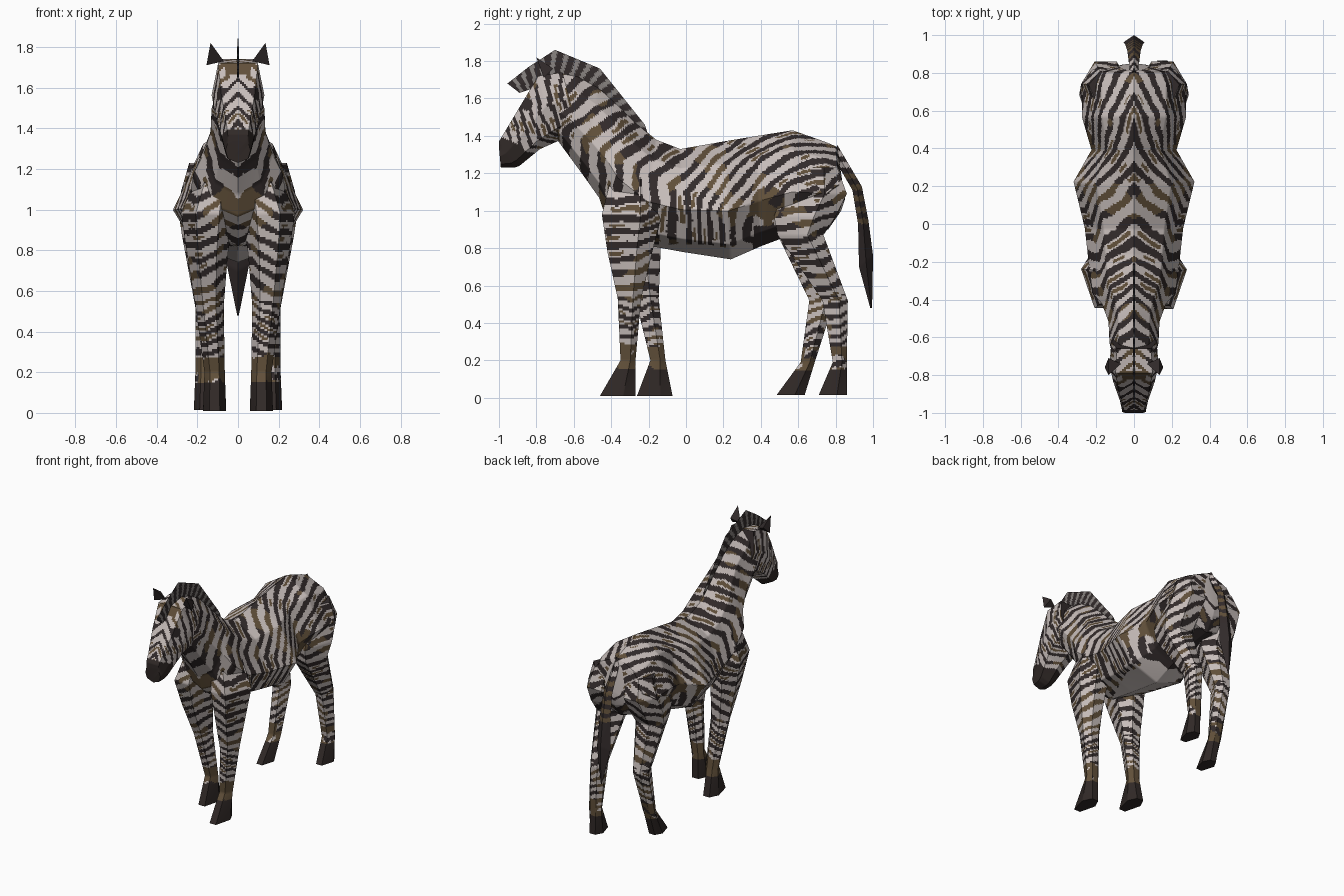
import bpy
import math
from mathutils import Vector, noise

if "Cube" in bpy.data.objects:
    bpy.data.objects.remove(bpy.data.objects["Cube"])

# Flat colours
LIGHT, DARK, BROWN, GREY, HOOF = range(5)
PALETTE = [
    ("cream coat", (0.57, 0.51, 0.49)),
    ("dark stripe", (0.032, 0.024, 0.024)),
    ("brown stripe", (0.12, 0.08, 0.042)),
    ("grey hair", (0.24, 0.22, 0.21)),
    ("hoof and muzzle", (0.03, 0.022, 0.02)),
]
MATERIALS = []
for label, rgb in PALETTE:
    mat = bpy.data.materials.new(label)
    mat.use_nodes = True
    mat.diffuse_color = (*rgb, 1)
    mat.node_tree.nodes["Principled BSDF"].inputs["Base Color"].default_value = (*rgb, 1)
    MATERIALS.append(mat)

STEP = 0.011


def mirrored(half):
    """Closed cross-section from its positive side, as (up, sideways) pairs."""
    return half + [(u, -s) for u, s in reversed(half) if s > 0]


TRUNK_SHAPE = mirrored([(1, 0), (0.62, 0.62), (-0.18, 1), (-0.75, 0.66), (-1, 0)])
HEAD_SHAPE = mirrored([(1, 0.75), (0.1, 1), (-0.65, 0.8), (-1, 0)])
LEG_SHAPE = mirrored([(1, 0.45), (-0.3, 1), (-1, 0.45)])
BLADE_SHAPE = mirrored([(1, 0), (0, 1), (-1, 0)])


def make_object(name, verts, faces, paint):
    mesh = bpy.data.meshes.new(name)
    mesh.from_pydata(verts, [], faces)
    for mat in MATERIALS:
        mesh.materials.append(mat)
    for poly in mesh.polygons:
        poly.material_index = paint(poly.center)
    mesh.shade_smooth()
    mesh.set_sharp_from_angle(angle=math.radians(45))
    obj = bpy.data.objects.new(name, mesh)
    bpy.context.collection.objects.link(obj)


def section(ring, shape):
    """Cross-section spanning a front/top point and a back/bottom point."""
    ay, az, by, bz, xc, w = ring
    mid = Vector((xc, (ay + by) / 2, (az + bz) / 2))
    up = Vector((0, ay - by, az - bz)) / 2
    return [mid + up * u + Vector((w * s, 0, 0)) for u, s in shape]


def loft(name, rings, paint, shape):
    """Straight-sided tube through the sections, cut finely so stripes can be painted."""
    sides = len(shape)
    corners = [section(r, shape) for r in rings]
    widest = max((c[i] - c[i - 1]).length for c in corners for i in range(sides))
    cuts = max(1, math.ceil(widest / STEP))
    rows = []
    for k, (c, d) in enumerate(zip(corners, corners[1:])):
        steps = max(1, math.ceil(max((p - q).length for p, q in zip(c, d)) / STEP))
        last = k == len(corners) - 2
        for s in range(steps + last):
            rows.append([p.lerp(q, s / steps) for p, q in zip(c, d)])
    verts = [row[i].lerp(row[(i + 1) % sides], j / cuts)
             for row in rows for i in range(sides) for j in range(cuts)]
    n = sides * cuts
    faces = [(r * n + i, r * n + (i + 1) % n, (r + 1) * n + (i + 1) % n, (r + 1) * n + i)
             for r in range(len(rows) - 1) for i in range(n)]
    faces.append(tuple(reversed(range(n))))
    faces.append(tuple(range(len(verts) - n, len(verts))))
    # Keep the surface facing outwards whichever way the rings run
    first = Vector(verts[0]) - sum(rows[0], Vector()) / sides
    a, b, c = (Vector(verts[i]) for i in faces[0][:3])
    if (b - a).cross(c - b).dot(first) < 0:
        faces = [tuple(reversed(f)) for f in faces]
    make_object(name, verts, faces, paint)


def stripe(p, phase, period, share=0.46):
    """Wavy stripes, with some of them turning brown in patches."""
    q = Vector((abs(p.x), p.y, p.z))
    wave = (phase + 0.022 * noise.noise(q * 8) + 0.006 * noise.noise(q * 40)) / period % 1
    patch = noise.noise(q * 6 + Vector((3, 7, 1)))
    if wave < share:
        return BROWN if patch > 0.22 else DARK
    if patch < -0.27 and 0.6 < wave < 0.86:
        return BROWN
    return LIGHT


def paint_body(p):
    if p.y > 0.36 and p.z < 0.92 and abs(p.x) < 0.2:
        return DARK
    if p.z < 0.82 and abs(p.x) < 0.16:
        return LIGHT
    # Neck bands, upright barrel bands, then arcs sweeping over the haunch to the tail
    neck = p.y * 0.6 - (p.z - 1.2) * 0.8 - 0.08
    haunch = 1.05 - math.hypot(p.y - 0.95, p.z - 0.6) + 0.8 * abs(p.x)
    blend = min(1, max(0, p.y / 0.4))
    color = stripe(p, min(p.y, neck) * (1 - blend) + haunch * blend, 0.094)
    # Brown patch on the flank in front of the thigh
    if color == LIGHT and math.hypot(p.y - 0.44, p.z - 1.04) < 0.09:
        return BROWN
    return color


def paint_head(p):
    along = (p.y + 0.75) * -0.62 + (p.z - 1.6) * -0.78
    if along > 0.285 + 0.6 * max(0, p.z - 1.36):
        return HOOF
    if math.dist((abs(p.x), p.y, p.z), (0.085, -0.85, 1.57)) < 0.035:
        return DARK
    if p.z > 1.66 and p.y < -0.78 and abs(p.x) < 0.06:
        return BROWN
    return stripe(p, p.y + 0.25 * p.z + 0.8 * abs(p.x), 0.062, 0.36)


def paint_leg(slope):
    def paint(p):
        if p.z < 0.15:
            return HOOF
        if p.z < 0.27 and noise.noise(p * 12) > -0.25:
            return BROWN
        period = 0.055 if p.z < 0.55 else 0.08
        return stripe(p, p.z - slope * p.y + 0.5 * abs(p.x), period)
    return paint


def paint_tail(p):
    if p.z < 0.92 or p.z / 0.06 % 1 < 0.5:
        return DARK
    return LIGHT if p.z > 1.2 else BROWN


def paint_mane(p):
    wave = math.atan2(p.z - 1.4, p.y + 0.75) / 0.15 % 1
    return DARK if wave < 0.58 else GREY


# Trunk and neck: top y, z, bottom y, z, half width
TRUNK = [
    (0.81, 1.33, 0.85, 1.06, 0.08), (0.8, 1.345, 0.83, 1.0, 0.22),
    (0.74, 1.37, 0.76, 0.9, 0.275), (0.57, 1.43, 0.56, 0.87, 0.275),
    (0.38, 1.4, 0.4, 0.81, 0.225), (0.2, 1.37, 0.24, 0.74, 0.32),
    (-0.03, 1.33, -0.02, 0.78, 0.26), (-0.16, 1.38, -0.24, 0.82, 0.24),
    (-0.27, 1.47, -0.43, 0.97, 0.22), (-0.36, 1.56, -0.465, 1.07, 0.17),
    (-0.47, 1.66, -0.55, 1.19, 0.135), (-0.58, 1.72, -0.66, 1.34, 0.13),
    (-0.7, 1.74, -0.72, 1.42, 0.11),
]
loft("body_and_neck", [(*r[:4], 0, r[4]) for r in TRUNK], paint_body, TRUNK_SHAPE)

# Head: forehead y, z, jaw y, z, half width
HEAD = [
    (-0.66, 1.74, -0.58, 1.44, 0.12), (-0.79, 1.72, -0.69, 1.37, 0.13),
    (-0.88, 1.57, -0.78, 1.33, 0.11), (-0.97, 1.42, -0.89, 1.24, 0.075),
    (-1.0, 1.37, -0.92, 1.23, 0.068), (-1.0, 1.34, -0.99, 1.23, 0.062),
]
loft("head", [(*r[:4], 0, r[4]) for r in HEAD], paint_head, HEAD_SHAPE)

# Legs: front y, back y, z, middle x, half width
FRONT_LEG = [
    (-0.4, -0.16, 1.18, 0.11, 0.09), (-0.45, -0.13, 0.98, 0.15, 0.13),
    (-0.42, -0.18, 0.78, 0.15, 0.1), (-0.365, -0.24, 0.53, 0.14, 0.07),
    (-0.35, -0.27, 0.2, 0.115, 0.05), (-0.46, -0.27, 0.01, 0.115, 0.057),
]
HIND_LEG = [
    (0.6, 0.81, 1.23, 0.13, 0.11), (0.52, 0.86, 1.09, 0.15, 0.13),
    (0.47, 0.8, 0.97, 0.16, 0.13), (0.49, 0.735, 0.87, 0.16, 0.115),
    (0.73, 0.865, 0.52, 0.15, 0.06), (0.785, 0.86, 0.19, 0.16, 0.05),
    (0.71, 0.86, 0.015, 0.165, 0.052),
]


def leg(name, rows, side, swing, pivot, slope):
    rings = []
    for y0, y1, z, x, w in rows:
        shift = swing * max(0, 1 - z / pivot)
        rings.append((y0 + shift, z, y1 + shift, z, x * side, w))
    loft(name, rings, paint_leg(slope), LEG_SHAPE)


leg("left_front_leg", FRONT_LEG, 1, 0, 1, 0.15)
leg("right_front_leg", FRONT_LEG, -1, 0.2, 1, 0.15)
leg("left_hind_leg", HIND_LEG, 1, 0, 1, 0.25)
leg("right_hind_leg", HIND_LEG, -1, -0.23, 0.75, 0.25)

# Tail: back y, z, front y, z, half width
TAIL = [
    (0.81, 1.35, 0.78, 1.3, 0.02), (0.94, 1.13, 0.89, 1.11, 0.035),
    (0.975, 0.95, 0.92, 0.93, 0.045), (1.0, 0.76, 0.925, 0.7, 0.055),
    (0.995, 0.48, 0.985, 0.48, 0.004),
]
loft("tail", [(*r[:4], 0, r[4]) for r in TAIL], paint_tail, BLADE_SHAPE)

# Mane: crest y, z, root y, z
MANE = [
    (-0.22, 1.46, -0.2, 1.4), (-0.46, 1.76, -0.43, 1.6), (-0.7, 1.86, -0.66, 1.7),
    (-0.84, 1.77, -0.8, 1.66), (-0.955, 1.68, -0.89, 1.63),
]
loft("mane", [(*r, 0, 0.005) for r in MANE], paint_mane, BLADE_SHAPE)

# Ears: flared wedges, narrow at the head
for label, side in (("left_ear", 1), ("right_ear", -1)):
    tips = [(0.07, -0.74, 1.73), (0.135, -0.8, 1.82), (0.155, -0.76, 1.71), (0.135, -0.71, 1.76)]
    wedge = [(0, 1, 2), (0, 2, 3), (0, 3, 1), (1, 3, 2)]
    if side > 0:
        wedge = [f[::-1] for f in wedge]
    make_object(label, [(x * side, y, z) for x, y, z in tips], wedge, lambda p: DARK)
